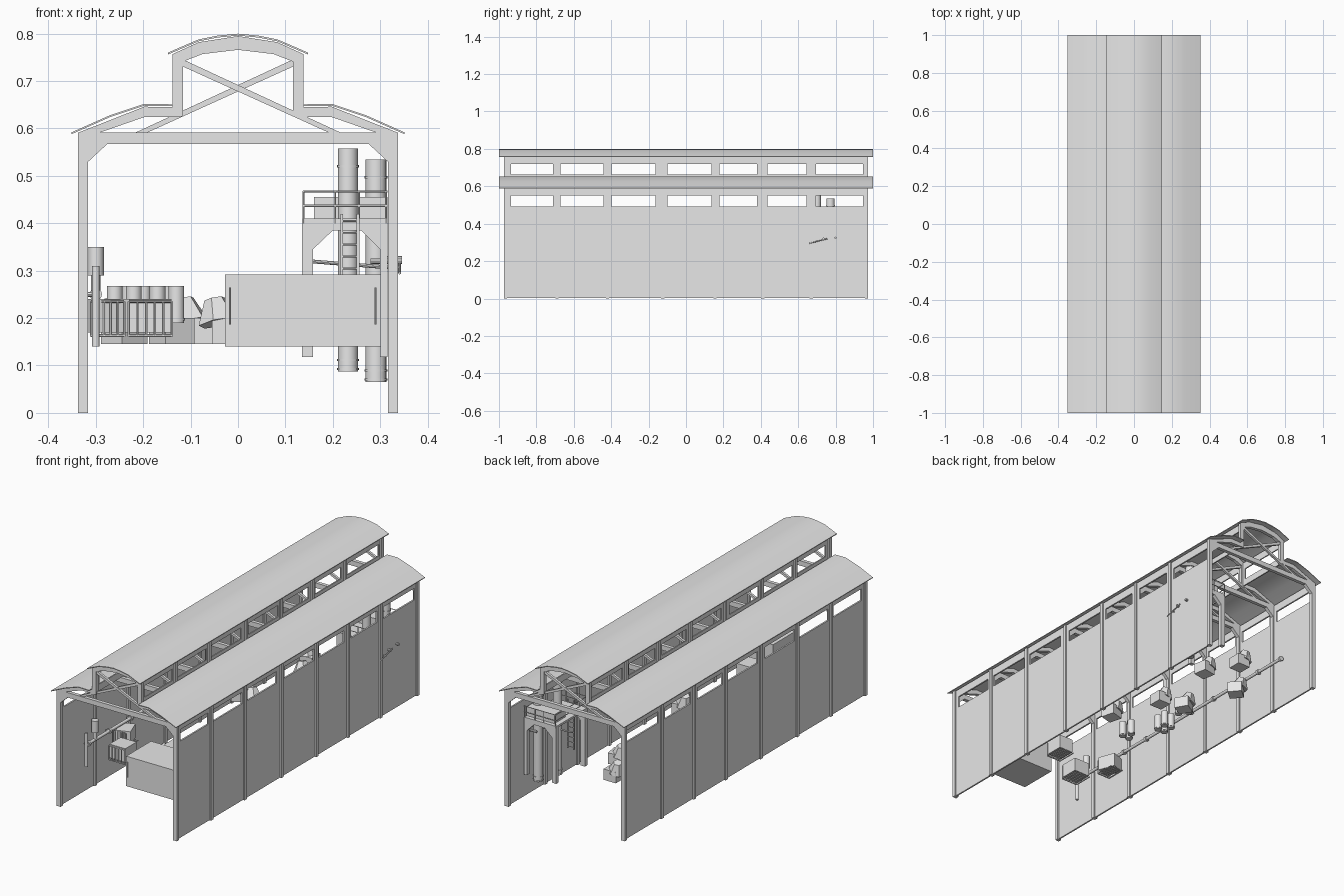
import bpy, bmesh, math
from mathutils import Matrix, Vector

if "Cube" in bpy.data.objects:
    bpy.data.objects.remove(bpy.data.objects["Cube"])

grey = bpy.data.materials.new("plain_grey")
grey.diffuse_color = (0.8, 0.8, 0.8, 1)
grey.use_nodes = True
grey.node_tree.nodes["Principled BSDF"].inputs["Base Color"].default_value = grey.diffuse_color


class Part:
    """Collects simple solids and turns them into one object."""

    def __init__(self, name):
        self.name, self.bm = name, bmesh.new()

    def box(self, x0, x1, y0, y1, z0, z1, turn=0):
        m = (Matrix.Translation(((x0 + x1) / 2, (y0 + y1) / 2, (z0 + z1) / 2))
             @ Matrix.Rotation(math.radians(turn), 4, 'Z')
             @ Matrix.Diagonal((x1 - x0, y1 - y0, z1 - z0, 1)))
        bmesh.ops.create_cube(self.bm, size=1, matrix=m)

    def prism(self, pts, y0, y1):
        vs = [self.bm.verts.new((x, y0, z)) for x, z in pts]
        f = self.bm.faces.new(vs)
        r = bmesh.ops.extrude_face_region(self.bm, geom=[f])
        top = [v for v in r["geom"] if isinstance(v, bmesh.types.BMVert)]
        bmesh.ops.translate(self.bm, verts=top, vec=(0, y1 - y0, 0))
        if not f.is_valid or len(f.link_loops if hasattr(f, "link_loops") else f.loops) == 0:
            return
        # close the starting end if the extrusion consumed it
        if not any(set(g.verts) == set(vs) for g in self.bm.faces):
            self.bm.faces.new(vs)

    def rod(self, a, b, r, n=12, r2=None):
        a, b = Vector(a), Vector(b)
        m = (Matrix.Translation((a + b) / 2)
             @ (b - a).to_track_quat('Z', 'Y').to_matrix().to_4x4())
        bmesh.ops.create_cone(self.bm, cap_ends=True, segments=n, radius1=r,
                              radius2=r if r2 is None else r2,
                              depth=(b - a).length, matrix=m)

    def done(self, smooth=False):
        bmesh.ops.recalc_face_normals(self.bm, faces=self.bm.faces)
        me = bpy.data.meshes.new(self.name)
        self.bm.to_mesh(me)
        self.bm.free()
        me.materials.append(grey)
        ob = bpy.data.objects.new(self.name, me)
        bpy.context.collection.objects.link(ob)
        if smooth:
            bpy.context.view_layer.objects.active = ob
            ob.select_set(True)
            bpy.ops.object.shade_smooth_by_angle(angle=math.radians(35))
            ob.select_set(False)
        return ob


frames = [-.965, -.69, -.42, -.125, .155, .41, .67, .965]
HW = .009

# Portal frames: columns, tie beam, haunches, rafters, lantern posts, braces
p = Part("portal_frames")
for y in frames:
    a, b = y - HW, y + HW
    p.box(-.316, .316, a, b, .567, .592)
    for s in (-1, 1):
        q = lambda *pts: p.prism([(s * x, z) for x, z in pts], a, b)
        q((.316, 0), (.338, 0), (.338, .592), (.316, .592))
        q((.316, .53), (.316, .567), (.276, .567))
        q((.335, .592), (.198, .646), (.138, .645), (.116, .625), (.198, .624), (.290, .592))
        q((.116, .625), (.138, .625), (.138, .757), (.116, .757))
        # crossed brace, each staggered so the two pass one another
        p.prism([(s * -.215, .592), (s * -.19, .592), (s * .117, .731), (s * .117, .746)],
                y - .006 + .002 * s, y + .006 + .002 * s)
    p.prism([(-.138, .757), (-.083, .782), (0, .795), (.083, .782), (.138, .757), (.116, .741),
             (.075, .757), (0, .766), (-.075, .757), (-.116, .741)], a, b)
p.done()

# Walls with one window opening in each bay
edges = [(-.936, -.712), (-.67, -.44), (-.397, -.163), (-.10, .136),
         (.18, .38), (.435, .643), (.696, .947)]


def wall(name, xc, t, z0, w0, w1, z1):
    w = Part(name)
    for i, (a, b) in enumerate(edges):
        ya, yb = frames[i], frames[i + 1]
        w.box(xc - t, xc + t, ya, yb, z0, w0)
        w.box(xc - t, xc + t, ya, yb, w1, z1)
        w.box(xc - t, xc + t, ya, a, w0, w1)
        w.box(xc - t, xc + t, b, yb, w0, w1)
    w.done()


for side, s in (("left", -1), ("right", 1)):
    wall(side + "_wall", s * .327, .004, .002, .493, .552, .592)
    wall(side + "_lantern_wall", s * .127, .003, .628, .662, .72, .757)

# Roof sheets
T = .004
for side, s in (("left", -1), ("right", 1)):
    line = [(.351, .588), (.27, .624), (.198, .648), (.138, .647)]
    r = Part(side + "_aisle_roof")
    r.prism([(s * x, z) for x, z in line] + [(s * x, z + T) for x, z in line[::-1]], -1, 1)
    r.done(True)
line = [(-.148, .756), (-.083, .784), (-.042, .792), (0, .796), (.042, .792), (.083, .784), (.148, .756)]
r = Part("lantern_roof")
r.prism(line + [(x, z + T) for x, z in line[::-1]], -1, 1)
r.done(True)

# Large cabinet near the entrance
c = Part("large_cabinet")
c.box(-.027, .302, -.86, -.66, .14, .292)
for x in (-.017, .29):
    c.rod((x, -.863, .187), (x, -.863, .265), .002, 6)
c.done()

# Raised platform: legs, deck beams and brackets
Y0, Y1 = .60, .85
d = Part("platform")
d.box(.135, .315, Y0, Y1, .40, .41)
for y in (Y0, Y1 - .02):
    d.box(.135, .158, y, y + .02, .118, .41)
    d.box(.300, .315, y, y + .02, .118, .41)
    d.box(.158, .30, y, y + .02, .385, .41)
    for pts in ([(.158, .345), (.158, .385), (.20, .385)], [(.30, .345), (.30, .385), (.26, .385)]):
        d.prism(pts, y, y + .02)
d.box(.16, .315, .74, .83, .41, .455)
d.done()

# Guard rail and ladder
g = Part("guard_rail")
for z in (.437, .467):
    g.rod((.138, Y0, z), (.138, Y1, z), .0022, 6)
    for y in (Y0, Y1):
        g.rod((.138, y, z), (.315, y, z), .0022, 6)
for y in (Y0, Y1):
    for x in (.138, .205, .255, .312):
        g.rod((x, y, .40), (x, y, .467), .0022, 6)
g.done()
l = Part("ladder")
for x in (.219, .253):
    l.box(x - .003, x + .003, .585, .592, .17, .42)
for i in range(10):
    l.rod((.219, .588, .18 + i * .025), (.253, .588, .18 + i * .025), .002, 6)
l.done()

# Tall tanks with collars
k = Part("tall_tanks")
for x, y, z0, z1, rad in ((.232, .70, .087, .558, .021), (.291, .772, .065, .535, .022)):
    k.rod((x, y, z0), (x, y, z1), rad, 20)
    for z in (z0 + .003, z0 + .022, z1 - .04):
        k.rod((x, y, z), (x, y, z + .005), rad + .002, 20)
k.done(True)

# Pipework passing through the right wall
w = Part("wall_pipes")
w.rod((.15, .70, .32), (.343, .70, .305), .004, 8)
w.rod((.341, .66, .295), (.341, .755, .32), .003, 8)
for y, z in ((.735, .32), (.80, .325)):
    w.rod((.28, y, z), (.346, y, z), .006, 8)
w.done(True)

# Long pipe on the left wall, with end riser and flanges
m = Part("main_pipe")
m.rod((-.30, -.79, .25), (-.30, .76, .25), .008, 12)
m.rod((-.30, -.79, .14), (-.30, -.79, .31), .008, 12)
m.rod((-.30, -.72, .29), (-.30, -.72, .35), .017, 16)
m.rod((-.30, -.72, .25), (-.30, -.72, .29), .010, 12)
for i in range(10):
    y = -.78 + i * .17
    m.rod((-.30, y, .25), (-.30, y + .012, .25), .013, 12)
    m.rod((-.316, y, .25), (-.30, y, .25), .005, 8)
m.done(True)

# Machine cabinets with slatted bases: x, y, half size, turn
n = Part("slatted_machines")
for x, y, hx, turn in ((-.275, -.51, .035, 20), (-.185, -.66, .045, 0), (.02, -.535, .04, 0)):
    n.box(x - hx, x + hx, y - .045, y + .045, .17, .24, turn)
    for i in range(6):
        sx = x - hx + 2 * hx * i / 5
        n.rod((sx, y - .05, .163), (sx, y + .05, .163), .003, 6)
        n.rod((sx, y - .05, .163), (sx, y - .05, .235), .003, 6)
    for z in (.163, .235):
        n.rod((x - hx, y - .05, z), (x + hx, y - .05, z), .003, 6)
n.done()

# Hopper machines: a block body with a tapering hopper beside it
h = Part("hopper_machines")
for x, y, turn in ((.08, -.075, 15), (-.02, .175, 0), (-.14, .21, 30), (.005, .54, 10),
                   (-.24, .486, 40), (-.085, .70, 0)):
    h.box(x - .035, x + .035, y - .035, y + .035, .145, .20, turn)
    h.rod((x - .02, y, .19), (x - .03, y + .01, .24), .045, 6, .022)
h.done()

# Small drums in clusters
u = Part("small_drums")
for x, y in ((-.17, -.24), (-.13, -.24), (-.15, -.20), (-.26, -.08), (-.22, -.08),
             (-.26, -.03), (-.22, -.03), (-.20, .10), (-.23, .14)):
    u.rod((x, y, .19), (x, y, .268), .017, 14)
    u.rod((x, y, .195), (x, y, .20), .019, 14)
u.done(True)
